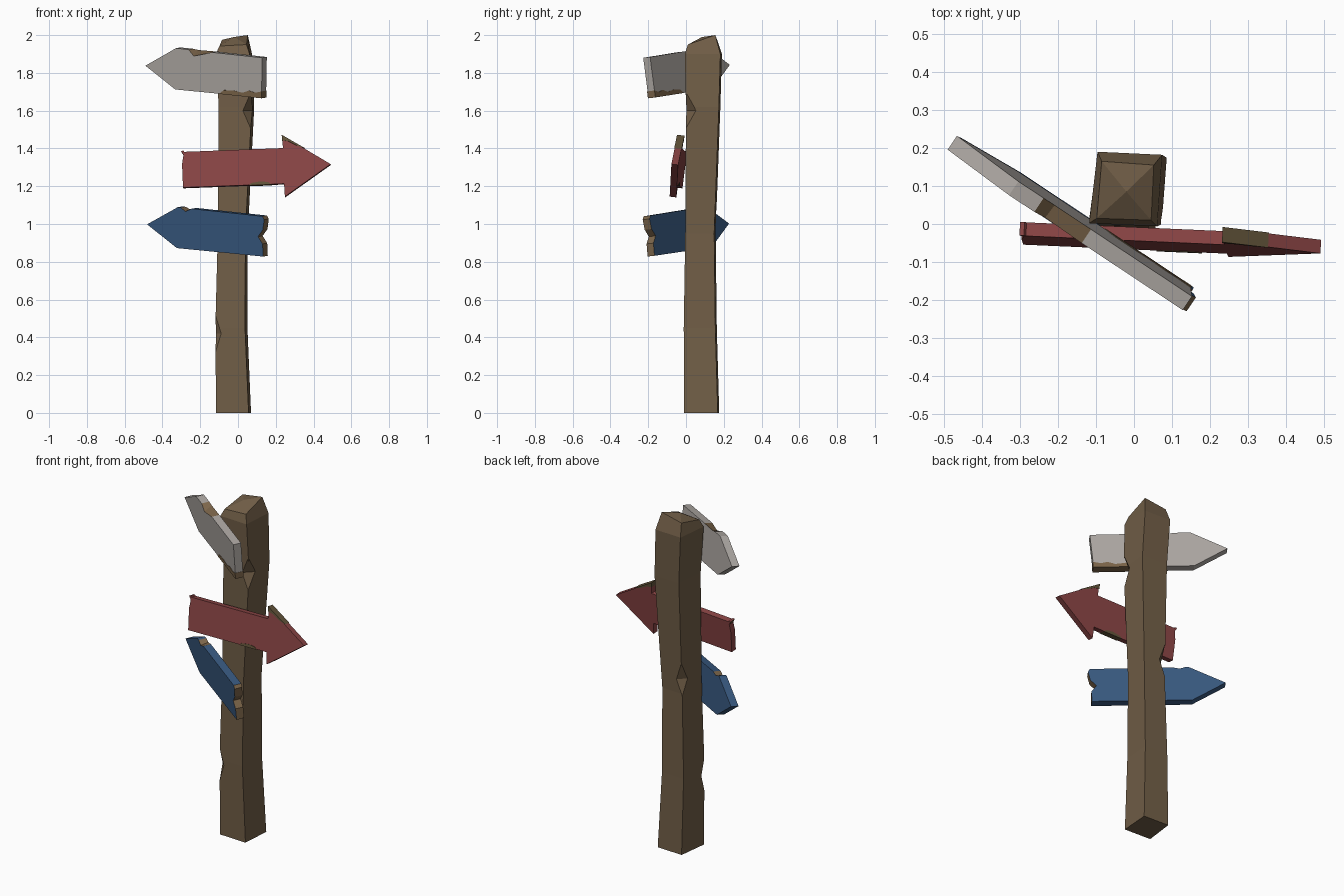
import bpy, bmesh, math
from mathutils import Matrix

if "Cube" in bpy.data.objects:
    bpy.data.objects.remove(bpy.data.objects["Cube"])


def material(name, rgb):
    m = bpy.data.materials.new(name)
    m.diffuse_color = (*rgb, 1)
    m.use_nodes = True
    m.node_tree.nodes["Principled BSDF"].inputs["Base Color"].default_value = m.diffuse_color
    return m


POST = material("post brown", (0.165, 0.112, 0.063))
WOOD = material("bare wood", (0.20, 0.13, 0.068))
OLIVE = material("olive wood", (0.125, 0.09, 0.043))
GREY = material("grey paint", (0.42, 0.39, 0.365))
RED = material("red paint", (0.26, 0.06, 0.06))
BLUE = material("blue paint", (0.04, 0.10, 0.215))


def make(name, bm, mats):
    bmesh.ops.recalc_face_normals(bm, faces=bm.faces)
    me = bpy.data.meshes.new(name)
    bm.to_mesh(me)
    bm.free()
    for m in mats:
        me.materials.append(m)
    ob = bpy.data.objects.new(name, me)
    bpy.context.collection.objects.link(ob)
    return ob


def slab(name, profile, thick, matrix, mats, wood_sides=(), back=None):
    """Extrude an XZ profile along y; back overrides v of some back points."""
    bm = bmesh.new()
    back = back or {}
    n = len(profile)
    f = [bm.verts.new((u, -thick / 2, v)) for u, v in profile]
    b = [bm.verts.new((u, thick / 2, back.get(i, v))) for i, (u, v) in enumerate(profile)]
    bm.faces.new(f)
    bm.faces.new(b[::-1])
    for i in range(n):
        j = (i + 1) % n
        face = bm.faces.new((f[i], b[i], b[j], f[j]))
        face.material_index = 1 if i in wood_sides else 0
    bm.transform(matrix)
    return make(name, bm, mats)


def pose(loc, yaw, pitch, roll):
    r = math.radians
    return (Matrix.Translation(loc) @ Matrix.Rotation(r(yaw), 4, 'Z')
            @ Matrix.Rotation(r(pitch), 4, 'X') @ Matrix.Rotation(r(roll), 4, 'Y'))


# Post: slightly crooked skewed rings, a chamfer and a tilted faceted top
bm = bmesh.new()
rings = []
for z, x0, x1, y0, y1 in [(0, -.116, .069, -.010, .176), (.45, -.120, .050, -.012, .163),
                          (.95, -.107, .052, -.004, .157), (1.62, -.102, .086, .000, .182),
                          (1.90, -.118, .074, -.006, .190)]:
    rings.append([(x0, y0 + .008, z), (x1 - .013, y0, z), (x1, y1 - .008, z), (x0 + .022, y1, z)])
rings.append([(-.098, .015, 1.942), (.045, .010, 1.95), (.052, .155, 2.0), (-.085, .165, 1.975)])
rings = [[bm.verts.new(p) for p in ring] for ring in rings]
for a, b in zip(rings, rings[1:]):
    for i in range(4):
        j = (i + 1) % 4
        bm.faces.new((a[i], a[j], b[j], b[i]))
bm.faces.new(rings[0][::-1])
peak = bm.verts.new((-.02, .085, 1.99))
for i in range(4):
    bm.faces.new((rings[-1][i], rings[-1][(i + 1) % 4], peak))
post = make("post", bm, [POST])

# Chips cut out of the post corners
diamond = [(-1, 0), (0, 1), (1, 0), (0, -1)]
for i, (loc, angle, depth, half) in enumerate([((.068, .002, 1.60), -45, .030, .09),
                                               ((-.120, -.003, .42), -135, .020, .10),
                                               ((-.085, .160, 1.03), 135, .028, .10)]):
    m = (Matrix.Translation(loc) @ Matrix.Rotation(math.radians(angle), 4, 'Z')
         @ Matrix.Diagonal((depth, 1, half, 1)))
    cutter = slab(f"chip_cutter_{i}", diamond, .3, m, [POST])
    cutter.hide_render = True
    cutter.hide_viewport = True
    mod = post.modifiers.new("chip", 'BOOLEAN')
    mod.operation = 'DIFFERENCE'
    mod.object = cutter

# Grey sign, with a chipped top edge and peeled lower corner
m = pose((-.169, .009, 1.808), -34, 5.5, 5)
slab("grey_sign", [(-.372, 0), (-.18, .11), (-.10, .11), (-.065, .078), (.05, .108), (.37, .107),
                   (.37, -.107), (-.18, -.11)], .044, m, [GREY, WOOD], (2, 3), {3: .106})
slab("grey_sign_peel", [(.372, -.109), (.372, -.072), (.33, -.083), (.29, -.075), (.25, -.090),
                        (.19, -.083), (.13, -.087), (.10, -.109)], .048, m, [WOOD])

# Blue sign, with a chipped top edge and a notched bare end
m = pose((-.160, .005, .968), -34, 5.5, 5)
slab("blue_sign", [(-.372, 0), (-.18, .108), (-.16, .108), (-.13, .090), (-.09, .108), (.36, .107),
                   (.372, .09), (.365, .035), (.335, -.004), (.365, -.04), (.37, -.107),
                   (-.18, -.11)], .044, m, [BLUE, WOOD], (2, 3, 5, 6, 7, 8, 9), {3: .098})

# Red arrow sign, with peeled patches on head and shaft
m = pose((.097, -.042, 1.300), -2.8, -7, -2.2)
slab("red_sign", [(-.395, .100), (-.383, .078), (-.392, .03), (-.391, -.095), (.145, -.095),
                  (.147, -.164), (.395, 0), (.143, .163), (.145, .095), (-.378, .095),
                  (-.383, .102)], .036, m, [RED, OLIVE], (0,))
slab("red_sign_head_peel", [(.141, .166), (.26, .091), (.22, .105), (.175, .130), (.141, .137)],
     .040, m, [OLIVE])
slab("red_sign_shaft_peel", [(-.04, -.097), (-.03, -.085), (.02, -.078), (.06, -.083),
                             (.08, -.097)], .040, m, [OLIVE])
